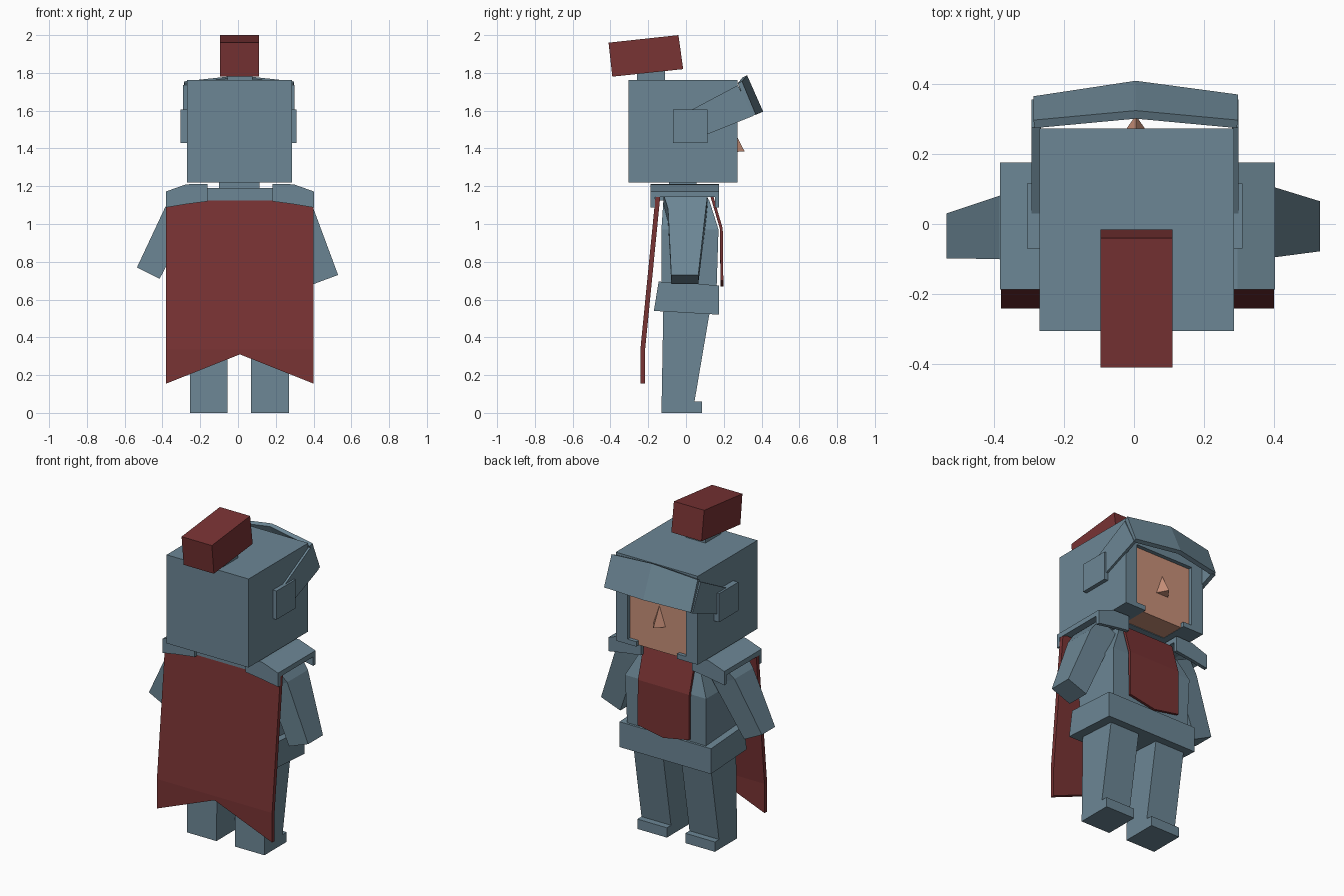
import bpy, bmesh

cube = bpy.data.objects.get("Cube")
if cube:
    bpy.data.objects.remove(cube, do_unlink=True)


def material(name, rgb):
    m = bpy.data.materials.new(name)
    m.use_nodes = True
    m.diffuse_color = (*rgb, 1)
    bsdf = m.node_tree.nodes["Principled BSDF"]
    bsdf.inputs["Base Color"].default_value = (*rgb, 1)
    bsdf.inputs["Roughness"].default_value = 0.8
    return m


STEEL = material("steel blue", (0.15, 0.24, 0.30))
RED = material("dark red", (0.19, 0.033, 0.034))
SKIN = material("skin", (0.58, 0.28, 0.19))


def finish(name, bm, mat, recalc=True):
    if recalc:
        bmesh.ops.recalc_face_normals(bm, faces=bm.faces)
    me = bpy.data.meshes.new(name)
    bm.to_mesh(me)
    bm.free()
    me.materials.append(mat)
    ob = bpy.data.objects.new(name, me)
    bpy.context.collection.objects.link(ob)
    return ob


def loft(name, rings, mat):
    """Skin matching closed rings and cap both ends."""
    bm = bmesh.new()
    rows = [[bm.verts.new(p) for p in r] for r in rings]
    n = len(rows[0])
    for a, b in zip(rows, rows[1:]):
        for i in range(n):
            j = (i + 1) % n
            bm.faces.new((a[i], a[j], b[j], b[i]))
    bm.faces.new(rows[0])
    bm.faces.new(rows[-1])
    return finish(name, bm, mat)


def along_x(name, yz, x0, x1, mat):
    return loft(name, [[(x, y, z) for y, z in yz] for x in (x0, x1)], mat)


def box(name, x0, x1, y0, y1, z0, z1, mat):
    return along_x(name, [(y0, z0), (y1, z0), (y1, z1), (y0, z1)], x0, x1, mat)


def sheet(name, rows, thickness, mat):
    """Thin panel through a grid of points."""
    bm = bmesh.new()
    vs = [[bm.verts.new(p) for p in r] for r in rows]
    for a, b in zip(vs, vs[1:]):
        for i in range(len(a) - 1):
            bm.faces.new((a[i], a[i + 1], b[i + 1], b[i]))
    ob = finish(name, bm, mat)
    mod = ob.modifiers.new("thickness", 'SOLIDIFY')
    mod.thickness = thickness
    mod.offset = 0
    return ob


# Helmet: solid rear block plus a front frame, open at the bottom for the face
HX0, HX1, HZ0, HZ1 = -0.27, 0.285, 1.22, 1.762
box("helmet_back", HX0, HX1, -0.305, 0.10, HZ0, HZ1, STEEL)
frame = [(HX0, HZ0), (HX0, HZ1), (HX1, HZ1), (HX1, HZ0), (0.145, HZ0), (0.145, 1.25),
         (0.205, 1.25), (0.205, 1.62), (-0.19, 1.62), (-0.19, 1.25), (-0.13, 1.25), (-0.13, HZ0)]
loft("helmet_front", [[(x, y, z) for x, z in frame] for y in (0.10, 0.272)], STEEL)

# Face and nose
box("face", -0.188, 0.203, 0.102, 0.25, 1.222, 1.618, SKIN)
bm = bmesh.new()
top, tip, l, r = [bm.verts.new(p) for p in
                  [(0.005, 0.245, 1.51), (0.005, 0.31, 1.385), (-0.04, 0.245, 1.38), (0.05, 0.245, 1.38)]]
for f in ((top, l, tip), (top, tip, r), (l, r, tip), (top, r, l)):
    bm.faces.new(f)
finish("nose", bm, SKIN)

# Raised visor with its side straps and ear hinges
sheet("visor", [
    [(-0.285, 0.285, 1.75), (0.005, 0.312, 1.782), (0.295, 0.285, 1.75)],
    [(-0.285, 0.353, 1.575), (0.005, 0.397, 1.59), (0.295, 0.358, 1.575)]], 0.025, STEEL)
strap = [(0.03, 1.605), (0.10, 1.47), (0.355, 1.572), (0.275, 1.735)]
for side, inner, mid, outer in (("left", 0.28, 0.298, 0.31), ("right", -0.265, -0.292, -0.305)):
    along_x(f"visor_strap_{side}", strap, inner, mid, STEEL)
    box(f"ear_hinge_{side}", inner, outer, -0.07, 0.115, 1.43, 1.605, STEEL)

# Crest block on a short stem
box("crest_stem", -0.055, 0.078, -0.26, -0.11, 1.75, 1.83, STEEL)
along_x("crest", [(-0.41, 1.96), (-0.04, 2.0), (-0.015, 1.82), (-0.39, 1.78)], -0.095, 0.11, RED)

# Neck, collar and torso
box("neck", -0.10, 0.115, -0.09, 0.055, 1.15, 1.23, STEEL)
box("collar", -0.165, 0.185, -0.168, 0.08, 1.125, 1.19, STEEL)
torso = []
for z, w, y0, y1 in ((0.60, 0.265, -0.13, 0.16), (0.97, 0.275, -0.13, 0.172),
                     (1.12, 0.20, -0.12, 0.125), (1.18, 0.17, -0.11, 0.09)):
    torso.append([(0.018 - w, y0, z), (0.018 + w, y0, z), (0.018 + w, y1, z), (0.018 - w, y1, z)])
loft("torso", torso, STEEL)

# Belt
along_x("belt", [(-0.17, 0.54), (0.175, 0.52), (0.175, 0.675), (-0.145, 0.695)], -0.292, 0.327, STEEL)

# Legs with small toe steps
leg = [(-0.13, 0), (0.085, 0), (0.085, 0.06), (0.045, 0.06), (0.13, 0.56), (-0.12, 0.56)]
along_x("leg_left", leg, 0.07, 0.27, STEEL)
along_x("leg_right", leg, -0.255, -0.055, STEEL)

# Arms: outer and inner edge points from shoulder to hand
arms = {
    "left": [((0.34, 1.16), (0.23, 1.11)), ((0.40, 1.08), (0.27, 1.01)), ((0.53, 0.73), (0.40, 0.682))],
    "right": [((-0.32, 1.16), (-0.21, 1.11)), ((-0.385, 1.09), (-0.25, 1.02)), ((-0.535, 0.77), (-0.415, 0.71))],
}
depth = {"left": [(-0.12, 0.115), (-0.095, 0.105), (-0.078, 0.065)],
         "right": [(-0.12, 0.10), (-0.10, 0.08), (-0.098, 0.03)]}
for side, pts in arms.items():
    rings = []
    for ((xo, zo), (xi, zi)), (y0, y1) in zip(pts, depth[side]):
        rings.append([(xo, y0, zo), (xo, y1, zo), (xi, y1, zi), (xi, y0, zi)])
    loft(f"arm_{side}", rings, STEEL)

# Shoulder plates: bent tops with flaps hanging at front and back
for side, s in (("left", 1), ("right", -1)):
    rings = []
    for dx, top_z, low_z in ((0.172, 1.213, 1.12), (0.285, 1.21, 1.105), (0.392, 1.172, 1.087)):
        x = 0.01 + s * dx
        rings.append([(x, -0.187, low_z), (x, -0.187, top_z), (x, 0.175, top_z), (x, 0.175, low_z),
                      (x, 0.153, low_z), (x, 0.153, top_z - 0.03),
                      (x, -0.165, top_z - 0.03), (x, -0.165, low_z)])
    loft(f"shoulder_plate_{side}", rings, STEEL)

# Cape with a notched hem
XS = (-0.38, 0.01, 0.40)
sheet("cape", [
    [(x, -0.148, 1.155) for x in XS],
    [(x, -0.229, 0.335) for x in XS],
    [(x, -0.229, z) for x, z in zip(XS, (0.155, 0.31, 0.155))]], 0.025, RED)

# Chest cloth with a slightly pointed hem
XT = (-0.158, 0.016, 0.19)
sheet("chest_cloth", [
    [(x, 0.133, 1.16) for x in XT],
    [(x, 0.187, 0.975) for x in XT],
    [(x, 0.19, z) for x, z in zip(XT, (0.70, 0.668, 0.70))]], 0.015, RED)
